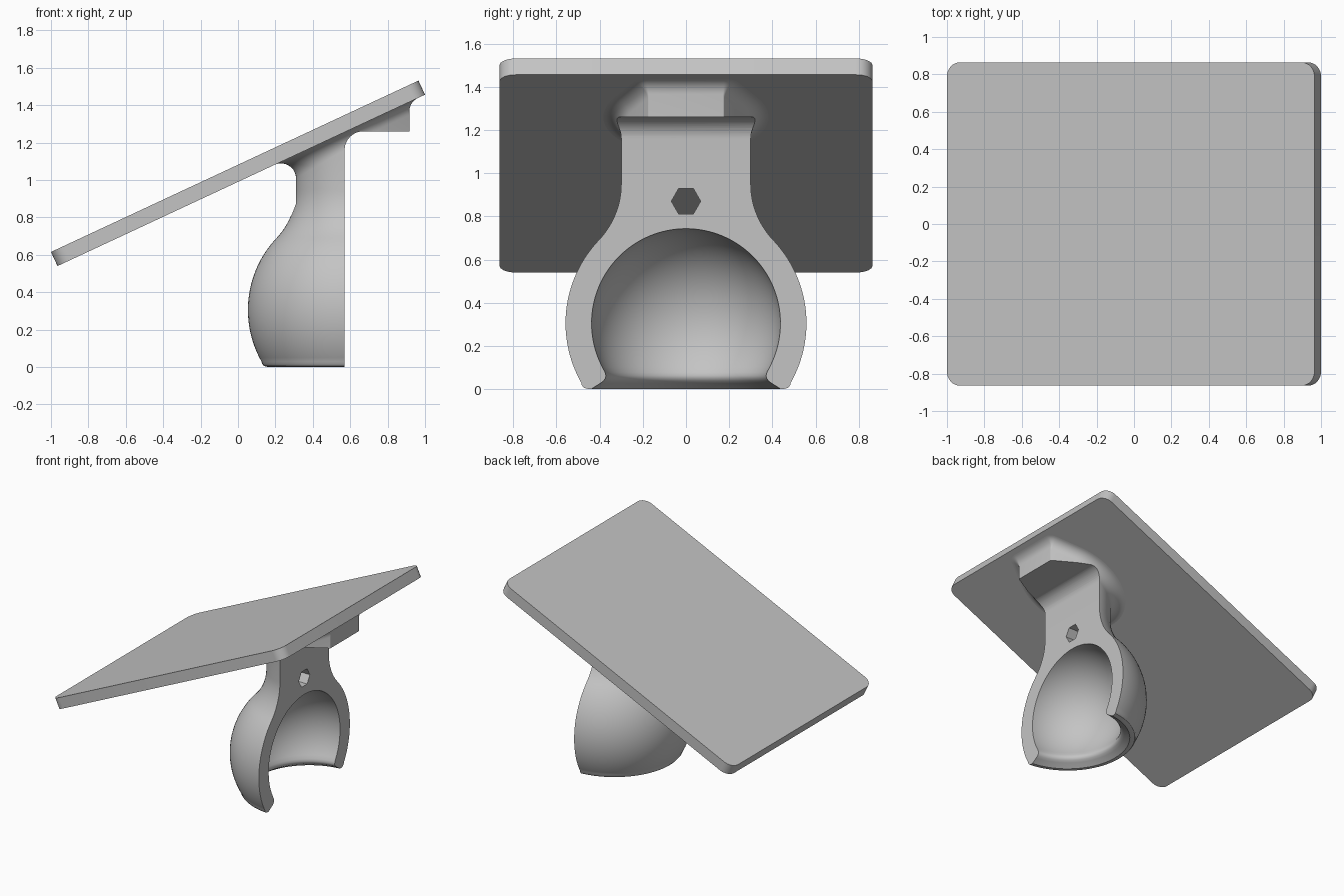
import bpy
import bmesh
from math import sin, cos, tan, atan2, sqrt, pi, radians
from mathutils import Vector, Matrix

if "Cube" in bpy.data.objects:
    bpy.data.objects.remove(bpy.data.objects["Cube"])

TILT = radians(25)
LENGTH, WIDTH, THICK, PLATE_Z = 2.168, 1.728, 0.083, 1.0355
AXIS = Vector((0.613, 0, 0))     # axis of the turned body
CUT_X = 0.57                     # flat front of the body
NECK, BALL, HOLLOW, BALL_Z = 0.303, 0.56, 0.44, 0.305
FILLET = 0.08

grey = bpy.data.materials.new("light_grey")
grey.use_nodes = True
colour = (0.55, 0.55, 0.55, 1)
grey.diffuse_color = colour
grey.node_tree.nodes["Principled BSDF"].inputs["Base Color"].default_value = colour


def loft(name, rings):
    """Skin a stack of closed rings and cap both ends."""
    bm = bmesh.new()
    loops = [[bm.verts.new(p) for p in ring] for ring in rings]
    n = len(loops[0])
    for a, b in zip(loops, loops[1:]):
        for i in range(n):
            j = (i + 1) % n
            bm.faces.new((a[i], a[j], b[j], b[i]))
    bm.faces.new(loops[0])
    bm.faces.new(loops[-1])
    bmesh.ops.recalc_face_normals(bm, faces=bm.faces)
    mesh = bpy.data.meshes.new(name)
    bm.to_mesh(mesh)
    bm.free()
    mesh.materials.append(grey)
    obj = bpy.data.objects.new(name, mesh)
    bpy.context.collection.objects.link(obj)
    return obj


def activate(obj):
    bpy.ops.object.select_all(action="DESELECT")
    obj.select_set(True)
    bpy.context.view_layer.objects.active = obj


def cut(obj, cutter):
    cutter.hide_render = True
    mod = obj.modifiers.new("cut", "BOOLEAN")
    mod.operation, mod.solver, mod.object = "DIFFERENCE", "EXACT", cutter
    activate(obj)
    bpy.ops.object.modifier_apply(modifier=mod.name)
    bpy.data.objects.remove(cutter)


def smooth(obj):
    activate(obj)
    bpy.ops.object.shade_smooth_by_angle(angle=radians(32))


def direction(a):
    return Vector((cos(a), sin(a), 0))


def spread(a, b, steps):
    return [a + (b - a) * i / steps for i in range(steps + 1)]


def circle(radius, z, angles):
    return [AXIS + direction(a) * radius + Vector((0, 0, z)) for a in angles]


# Tilted plate with rounded corners
corner = 0.075
outline = []
for k, (sx, sy) in enumerate([(1, 1), (-1, 1), (-1, -1), (1, -1)]):
    centre = Vector((sx * (LENGTH / 2 - corner), sy * (WIDTH / 2 - corner), 0))
    outline += [centre + direction(a) * corner
                for a in spread(k * pi / 2, (k + 1) * pi / 2, 8)]
place = Matrix.Translation((0, 0, PLATE_Z)) @ Matrix.Rotation(-TILT, 4, "Y")
plate = loft("plate", [[place @ (p + Vector((0, 0, s * THICK / 2))) for p in outline]
                       for s in (-1, 1)])
smooth(plate)

# Neck outline: a circle running into a blunt wedge, as point and normal pairs
section = [(direction(a) * NECK, direction(a))
           for a in spread(radians(60), radians(300), 64)]
edge = 0.005
for side in (-1, 1):
    centre = direction(side * pi / 6) * (NECK - edge) / cos(pi / 6)
    start = radians(-60 if side < 0 else 0)
    section += [(centre + direction(a) * edge, direction(a))
                for a in spread(start, start + pi / 3, 5)]
angles = [atan2(p.y, p.x) for p, n in section]

# Turned ball and flared neck
profile = [(0.455, 0), (0.475, 0.006), (0.485, 0.018)]
bend_z = 0.95
rise = bend_z - BALL_Z
bend = (NECK ** 2 + rise ** 2 - BALL ** 2) / (2 * (BALL - NECK))
join = atan2(rise, NECK + bend)
profile += [(BALL * cos(a), BALL_Z + BALL * sin(a)) for a in spread(-0.515, join, 30)]
profile += [(NECK + bend - bend * cos(a), bend_z - bend * sin(a))
            for a in spread(join, 0, 14)[1:-1]]
rings = [circle(r, z, angles) for r, z in profile]
rings.append([AXIS + p + Vector((0, 0, bend_z)) for p, n in section])

# Rolling fillet from the neck onto the underside of the plate
up = Vector((-sin(TILT), 0, cos(TILT)))
under = PLATE_Z - THICK / 2 / cos(TILT)
steps = 10
for k in range(steps + 1):
    ring = []
    for p, n in section:
        c = AXIS + p + n * FILLET
        c.z = under + c.x * tan(TILT) - FILLET / cos(TILT)
        inward = -n
        ring.append(c + inward.slerp(up, k / steps) * FILLET)
    rings.append(ring)
rings.append([p + up * 0.02 for p in rings[-1]])
holder = loft("holder", rings)

# Flat front with a rounded step below the overhanging block
bottom, rad = 1.26, 0.1
side_view = [(CUT_X, -0.2)]
side_view += [(CUT_X + rad - rad * cos(a), bottom - rad + rad * sin(a))
              for a in spread(0, pi / 2, 12)]
side_view += [(1.4, bottom), (1.4, -0.2)]
cut(holder, loft("front_cutter", [[Vector((x, y, z)) for x, z in side_view]
                                  for y in (-1, 1)]))

# Hollow ball socket with an inner lip
hollow = [(0.475, -0.03), (0.435, 0.004), (0.4, 0.026), (0.384, 0.038),
          (0.376, 0.05), (0.374, 0.062), (0.378, 0.078)]
hollow += [(HOLLOW * cos(a), BALL_Z + HOLLOW * sin(a)) for a in spread(-0.48, 1.54, 32)]
around = spread(0, 2 * pi, 80)[:-1]
cut(holder, loft("socket_cutter", [circle(r, z, around) for r, z in hollow]))

# Hexagonal through hole
hexagon = [(0.068 * cos(k * pi / 3), 0.87 + 0.068 * sin(k * pi / 3)) for k in range(6)]
cut(holder, loft("hole_cutter", [[Vector((x, y, z)) for y, z in hexagon]
                                 for x in (0.1, 0.8)]))
smooth(holder)
